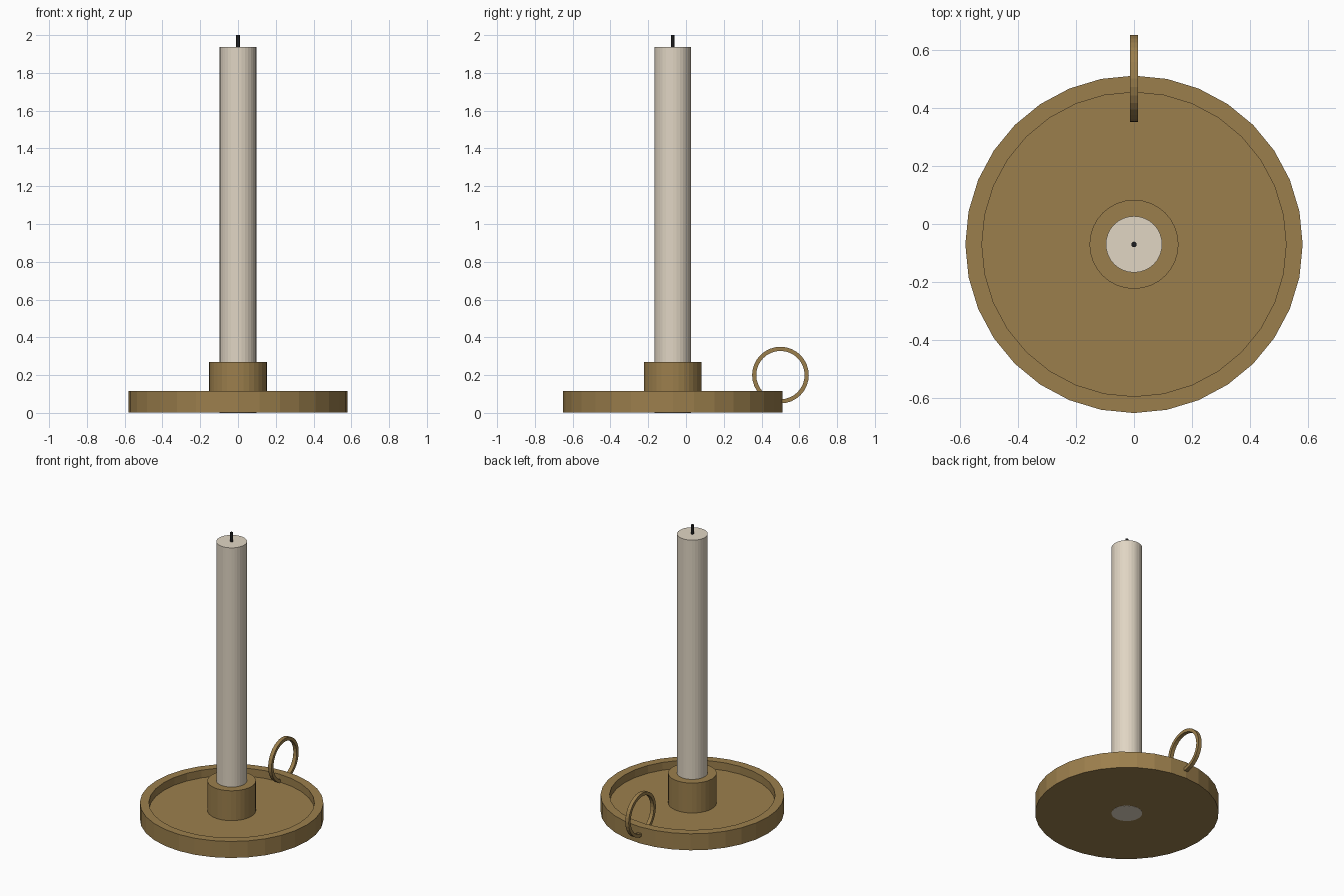
import bpy, bmesh, math
from mathutils import Vector

if "Cube" in bpy.data.objects:
    bpy.data.objects.remove(bpy.data.objects["Cube"])


def material(name, rgb):
    m = bpy.data.materials.new(name)
    m.diffuse_color = (*rgb, 1)
    m.use_nodes = True
    m.node_tree.nodes["Principled BSDF"].inputs["Base Color"].default_value = m.diffuse_color
    return m


BRASS = material("aged_brass", (0.33, 0.212, 0.073))
WAX = material("cream_wax", (0.75, 0.67, 0.55))
WICK = material("charred_wick", (0.012, 0.012, 0.013))


def lathe(name, profile, mat, centre, axis="z", sides=32, closed=False):
    """Spin a (radius, offset along axis) profile into a flat-faced solid."""
    bm = bmesh.new()
    # radius runs along +y, offset along the chosen axis
    pts = [Vector((0, r, h)) if axis == "z" else Vector((h, r, 0)) for r, h in profile]
    verts = [bm.verts.new(p) for p in pts]
    edges = [bm.edges.new(pair) for pair in zip(verts, verts[1:])]
    if closed:
        edges.append(bm.edges.new((verts[-1], verts[0])))
    direction = (0, 0, 1) if axis == "z" else (1, 0, 0)
    bmesh.ops.spin(bm, geom=verts + edges, cent=(0, 0, 0), axis=direction,
                   angle=math.tau, steps=sides)
    bmesh.ops.remove_doubles(bm, verts=bm.verts[:], dist=1e-4)
    bmesh.ops.recalc_face_normals(bm, faces=bm.faces[:])
    mesh = bpy.data.meshes.new(name)
    bm.to_mesh(mesh)
    bm.free()
    mesh.materials.append(mat)
    obj = bpy.data.objects.new(name, mesh)
    obj.location = centre
    bpy.context.collection.objects.link(obj)
    return obj


def rod(name, radius, z0, z1, mat, centre, sides=32):
    return lathe(name, [(0, z0), (radius, z0), (radius, z1), (0, z1)], mat, centre, sides=sides)


AXIS = (0, -0.07, 0)

# Drip dish with raised rim
lathe("dish", [(0, 0.001), (0.58, 0.001), (0.58, 0.116), (0.523, 0.116),
               (0.523, 0.062), (0, 0.062)], BRASS, AXIS)

# Candle socket, candle (its foot shows under the dish) and wick
rod("socket", 0.153, 0.05, 0.27, BRASS, AXIS)
rod("candle", 0.097, 0.0, 1.937, WAX, AXIS)
rod("wick", 0.0095, 1.92, 2.0, WICK, AXIS, sides=12)

# Finger ring standing through the back rim
lathe("finger_ring", [(0.15, -0.013), (0.15, 0.013), (0.128, 0.013), (0.128, -0.013)],
      BRASS, (0, 0.5, 0.2), axis="x", closed=True)
